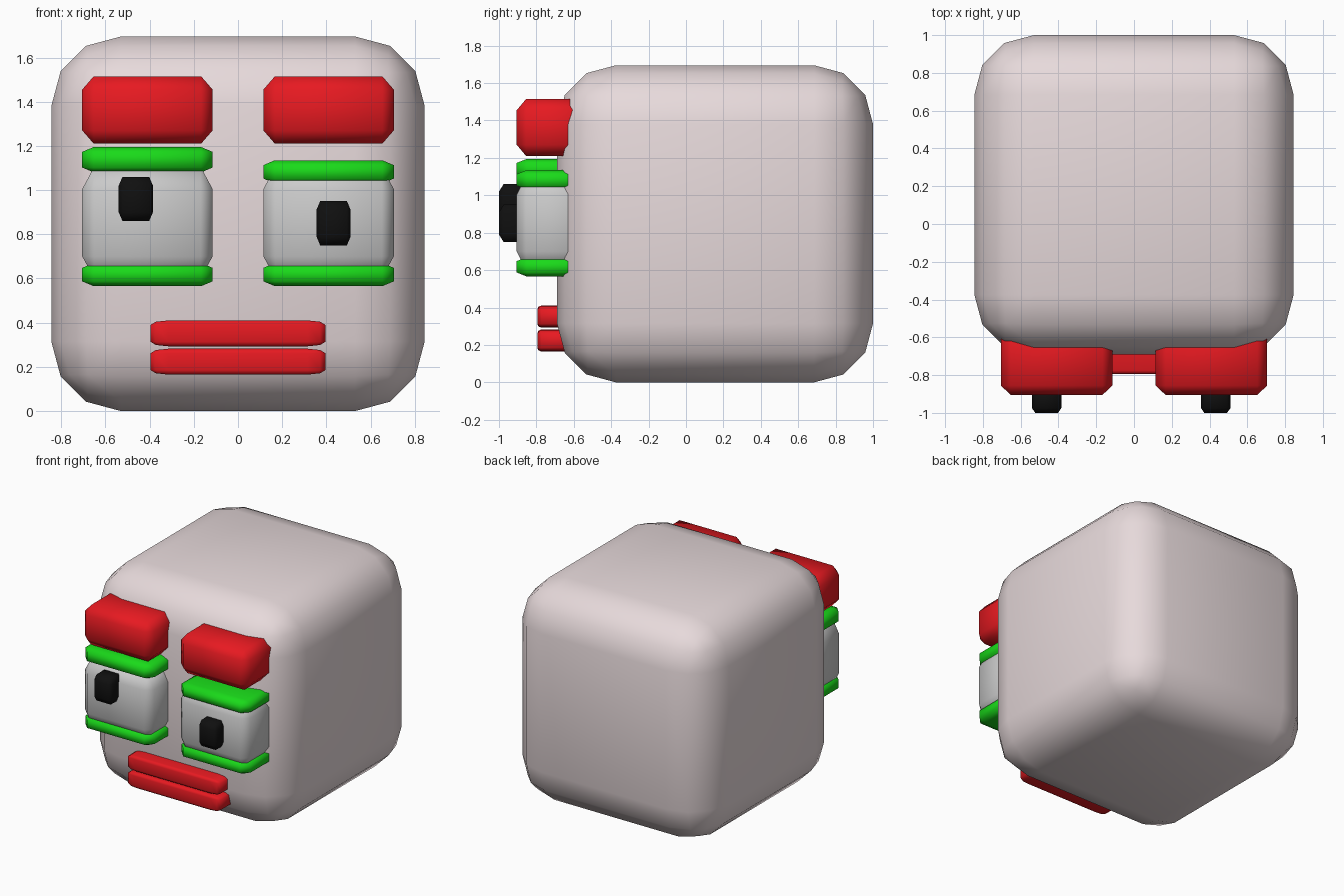
import bpy, bmesh
from mathutils import Vector

if "Cube" in bpy.data.objects:
    bpy.data.objects.remove(bpy.data.objects["Cube"])


def material(name, rgb):
    m = bpy.data.materials.new(name)
    m.diffuse_color = (*rgb, 1)
    m.use_nodes = True
    m.node_tree.nodes["Principled BSDF"].inputs["Base Color"].default_value = m.diffuse_color
    return m


pink = material("pale_pink", (0.8, 0.7, 0.71))
red = material("red", (0.8, 0.01, 0.015))
green = material("green", (0.01, 0.7, 0.01))
black = material("black", (0.005, 0.005, 0.005))


def box(name, x, y, z, chamfer, segments=1, mat=None):
    """Rounded box between (min, max) ranges, with its own chamfer width per axis."""
    lo, hi = Vector((x[0], y[0], z[0])), Vector((x[1], y[1], z[1]))
    c = Vector(chamfer)
    bm = bmesh.new()
    bmesh.ops.create_cube(bm, size=1)
    # bevel by one unit, then squash so each axis gets its own width
    for v in bm.verts:
        v.co = Vector([v.co[i] * (hi[i] - lo[i]) / c[i] for i in range(3)])
    bmesh.ops.bevel(bm, geom=bm.edges[:], offset=1, segments=segments,
                    profile=0.5, affect='EDGES')
    for v in bm.verts:
        v.co = Vector([v.co[i] * c[i] for i in range(3)])
    for f in bm.faces:
        f.smooth = True
    me = bpy.data.meshes.new(name)
    bm.to_mesh(me)
    bm.free()
    ob = bpy.data.objects.new(name, me)
    ob.location = (lo + hi) / 2
    bpy.context.collection.objects.link(ob)
    if mat:
        me.materials.append(mat)
    return ob


# Head
box("head", (-0.845, 0.845), (-0.69, 1.0), (0, 1.695), (0.315,) * 3, 3, pink)

# Eyes: lid height and pupil position differ from side to side
depth = (-0.905, -0.5)
for side, x, lid, pupil_x, pupil_z in (
        ("left", (-0.705, -0.115), (1.08, 1.195), (-0.54, -0.385), (0.86, 1.06)),
        ("right", (0.115, 0.705), (1.03, 1.135), (0.355, 0.51), (0.75, 0.95))):
    box(side + "_eyeball", x, depth, (0.60, 1.105), (0.054, 0.05, 0.10))
    box(side + "_upper_lid", x, depth, lid, (0.052, 0.055, 0.022), 1, green)
    box(side + "_lower_lid", x, depth, (0.565, 0.67), (0.052, 0.055, 0.022), 1, green)
    box(side + "_eyebrow", x, depth, (1.21, 1.515), (0.052, 0.05, 0.06), 1, red)
    box(side + "_pupil", pupil_x, (-1.0, -0.84), pupil_z, (0.017, 0.025, 0.04), 1, black)

# Lips
for name, z in (("upper_lip", (0.293, 0.41)), ("lower_lip", (0.165, 0.282))):
    box(name, (-0.395, 0.395), (-0.795, -0.55), z, (0.08, 0.02, 0.02), 2, red)
